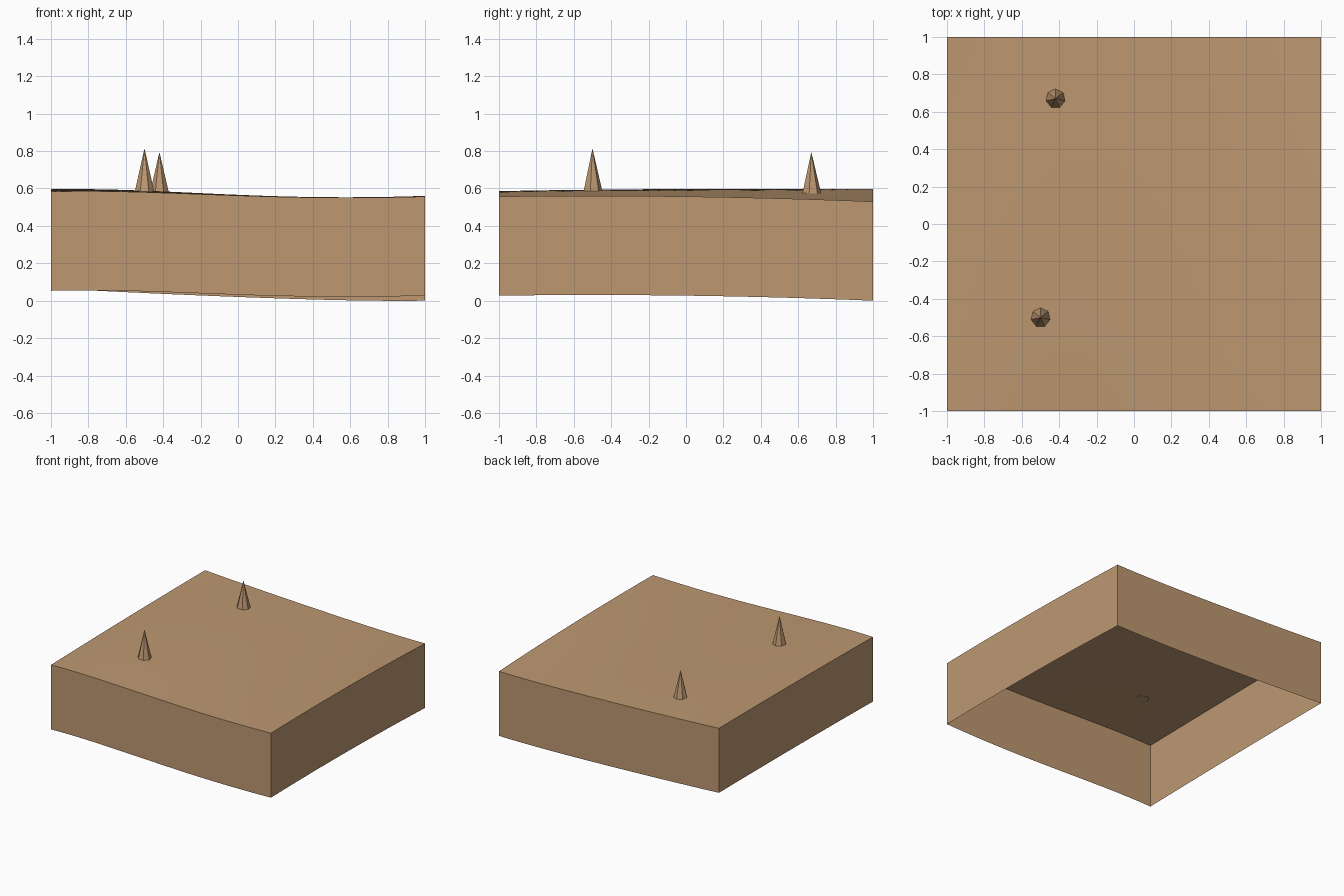
import bpy, bmesh

if "Cube" in bpy.data.objects:
    bpy.data.objects.remove(bpy.data.objects["Cube"])

sand = bpy.data.materials.new("sand")
sand.use_nodes = True
SAND = (0.51, 0.315, 0.167, 1)
sand.diffuse_color = SAND
sand.node_tree.nodes["Principled BSDF"].inputs["Base Color"].default_value = SAND

DEPTH = 0.53  # skirt height below the ground edge
STATIONS = (-1, -0.5, 0, 0.5, 1)
# ground heights across x at the front, middle and back
ROWS = {-1: (0.583, 0.580, 0.562, 0.551, 0.557),
        0: (0.595, 0.588, 0.565, 0.551, 0.557),
        1: (0.597, 0.571, 0.550, 0.534, 0.530)}


def smooth_through(xs, values, t):
    """Polynomial through the given stations."""
    total = 0
    for xi, v in zip(xs, values):
        for xj in xs:
            if xj != xi:
                v *= (t - xj) / (xi - xj)
        total += v
    return total


def height(x, y):
    return smooth_through(tuple(ROWS), [smooth_through(STATIONS, r, x) for r in ROWS.values()], y)


def finish(name, bm):
    mesh = bpy.data.meshes.new(name)
    bm.to_mesh(mesh)
    bm.free()
    mesh.materials.append(sand)
    obj = bpy.data.objects.new(name, mesh)
    bpy.context.collection.objects.link(obj)
    return obj


# Gently rolling ground with an open-bottomed skirt
bm = bmesh.new()
bmesh.ops.create_grid(bm, x_segments=24, y_segments=24, size=1)
for v in bm.verts:
    v.co.z = height(v.co.x, v.co.y)
rim = [e for e in bm.edges if e.is_boundary]
skirt = bmesh.ops.extrude_edge_only(bm, edges=rim)["geom"]
for v in skirt:
    if isinstance(v, bmesh.types.BMVert):
        v.co.z -= DEPTH
bmesh.ops.recalc_face_normals(bm, faces=bm.faces)
if sum(f.normal.z for f in bm.faces) < 0:
    bmesh.ops.reverse_faces(bm, faces=bm.faces)
ground = finish("ground_tile", bm)
bpy.context.view_layer.objects.active = ground
ground.select_set(True)
bpy.ops.object.shade_smooth_by_angle()

# Faceted spikes standing on the ground
for name, x, y, top in (("front_spike", -0.5, -0.5, 0.815), ("back_spike", -0.42, 0.67, 0.795)):
    base = height(x, y) - 0.004
    bm = bmesh.new()
    bmesh.ops.create_cone(bm, cap_ends=True, segments=7, radius1=0.053, radius2=0, depth=top - base)
    spike = finish(name, bm)
    spike.location = (x, y, (top + base) / 2)
